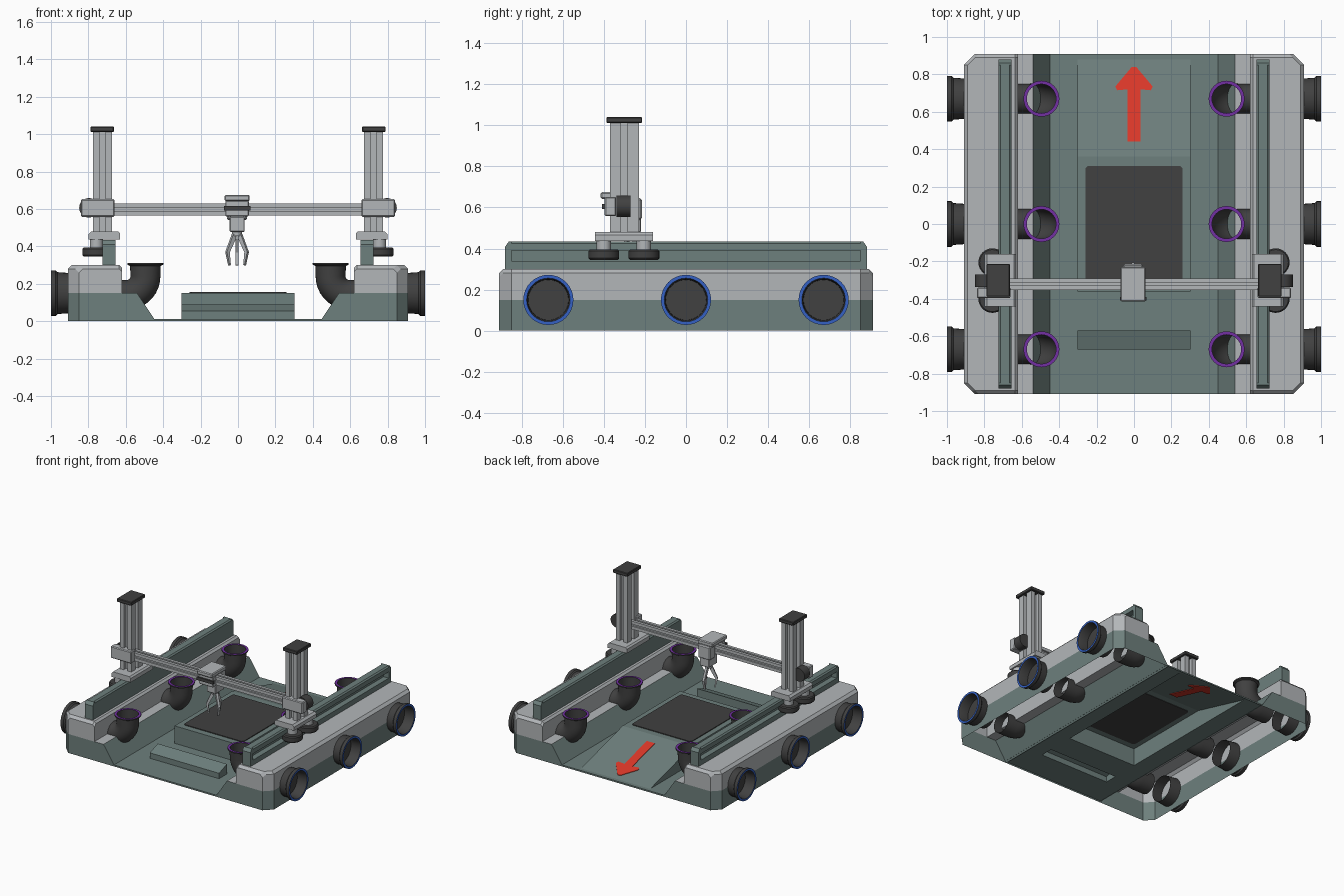
import bpy, bmesh, math
from mathutils import Vector, Matrix

if "Cube" in bpy.data.objects:
    bpy.data.objects.remove(bpy.data.objects["Cube"])


def material(name, rgb):
    m = bpy.data.materials.new(name)
    m.diffuse_color = (*rgb, 1)
    m.use_nodes = True
    m.node_tree.nodes["Principled BSDF"].inputs["Base Color"].default_value = m.diffuse_color
    return m


GREEN = material("grey_green", (0.155, 0.215, 0.205))
GREY = material("light_grey", (0.45, 0.47, 0.485))
DARK = material("dark_grey", (0.052, 0.052, 0.052))
RED = material("red", (0.72, 0.04, 0.022))
BLUE = material("blue", (0.035, 0.12, 0.55))
PURPLE = material("purple", (0.17, 0.03, 0.36))


def build(name, verts, faces, mats, rule=None, mirror=False, smooth=False, bevel=0):
    """Mesh object in world coordinates; rule(face centre) picks the material."""
    me = bpy.data.meshes.new(name)
    me.from_pydata([tuple(v) for v in verts], [], faces)
    bm = bmesh.new()
    bm.from_mesh(me)
    bmesh.ops.recalc_face_normals(bm, faces=bm.faces)
    for f in bm.faces:
        if rule:
            f.material_index = rule(f.calc_center_median())
    bm.to_mesh(me)
    bm.free()
    for m in mats:
        me.materials.append(m)
    ob = bpy.data.objects.new(name, me)
    bpy.context.collection.objects.link(ob)
    if smooth:
        bpy.ops.object.select_all(action='DESELECT')
        ob.select_set(True)
        bpy.context.view_layer.objects.active = ob
        bpy.ops.object.shade_smooth_by_angle(angle=math.radians(35))
    if bevel:
        b = ob.modifiers.new("bevel", 'BEVEL')
        b.width, b.segments = bevel, 1
    if mirror:
        ob.modifiers.new("mirror", 'MIRROR')
    return ob


def prism(name, pts, a, b, place, mat, **kw):
    """Extrude a 2D outline from a to b; place(u, v, w) gives the 3D point."""
    n = len(pts)
    verts = [place(u, v, w) for w in (a, b) for u, v in pts]
    faces = [tuple(range(n)), tuple(range(n, 2 * n))]
    faces += [(i, (i + 1) % n, n + (i + 1) % n, n + i) for i in range(n)]
    return build(name, verts, faces, [mat], **kw)


def box(name, x, y, z, mat, **kw):
    pts = [(x[0], y[0]), (x[1], y[0]), (x[1], y[1]), (x[0], y[1])]
    return prism(name, pts, z[0], z[1], lambda u, v, w: (u, v, w), mat, **kw)


def lathe(name, rings, mats, rule=None, caps=(), **kw):
    """Join rings of (centre, axis-u, axis-v, radius) into a tube."""
    n, verts, faces = 32, [], []
    for c, u, v, r in rings:
        for k in range(n):
            t = 2 * math.pi * k / n
            verts.append(Vector(c) + r * (math.cos(t) * Vector(u) + math.sin(t) * Vector(v)))
    for i in range(len(rings) - 1):
        for k in range(n):
            j = (k + 1) % n
            faces.append((i * n + k, i * n + j, (i + 1) * n + j, (i + 1) * n + k))
    for i in caps:
        faces.append(tuple(range(i * n, i * n + n)))
    return build(name, verts, faces, mats, rule, smooth=True, **kw)


def slotted(a, b, w, d):
    """Rectangle outline with a slot in each side."""
    half = [(a, -b), (a, -w), (a - d, -w), (a - d, w), (a, w),
            (a, b), (w, b), (w, b - d), (-w, b - d), (-w, b)]
    return half + [(-p, -q) for p, q in half]


X, Y, Z = (1, 0, 0), (0, 1, 0), (0, 0, 1)
along_y = lambda u, v, w: (u, w, v)

# Side pods: open-bottomed shells with chamfered ends, green below and grey above
verts, faces = [], []
sections = [(-0.91, 0.06, 0.28), (-0.89, 0.04, 0.3), (-0.85, 0, 0.3),
            (0.85, 0, 0.3), (0.89, 0.04, 0.3), (0.91, 0.06, 0.28)]
for y, d, zt in sections:
    for x, z in [(0.44, 0), (0.54, 0.15), (0.62, 0.15), (0.62, zt - 0.015), (0.635, zt),
                 (0.89 - d, zt), (0.91 - d, zt - 0.02), (0.91 - d, 0.15), (0.91 - d, 0)]:
        verts.append((x, y, z))
for s in range(5):
    faces += [(s * 9 + i, s * 9 + i + 1, s * 9 + i + 10, s * 9 + i + 9) for i in range(8)]
for e in (0, 45):
    faces += [tuple(e + i for i in (0, 1, 2, 7, 8)), tuple(e + i for i in range(2, 8))]
build("side_pod", verts, faces, [GREEN, GREY], lambda c: int(c.z > 0.14), mirror=True)

# Floor sheet with step, raised platform and rear ramp, open underneath
prof = [(-0.91, 0), (-0.91, 0.012), (-0.67, 0.012), (-0.67, 0.055), (-0.57, 0.09),
        (-0.57, 0.012), (-0.36, 0.012), (-0.36, 0.15), (0.36, 0.15), (0.88, 0.012),
        (0.91, 0.012), (0.91, 0)]
n = len(prof)
verts = [(x, y, z) for x in (-0.303, 0.303) for y, z in prof]
faces = [(i, i + 1, n + i + 1, n + i) for i in range(n - 1)]
for e in (0, n):
    faces += [tuple(e + i for i in (2, 3, 4, 5)), tuple(e + i for i in (6, 7, 8, 9))]
build("platform_and_ramp", verts, faces, [GREEN])
edge = [(-0.91, 0), (-0.91, 0.012), (0.91, 0.012), (0.91, 0)]
build("floor_side", [(x, y, z) for x in (0.303, 0.449) for y, z in edge],
      [(0, 1, 5, 4), (1, 2, 6, 5), (2, 3, 7, 6)], [GREEN], mirror=True)

# Dark work plate with clipped corners
c = 0.012
q = [(0.26, 0.31 - c), (0.26 - c, 0.31), (-0.26 + c, 0.31), (-0.26, 0.31 - c)]
prism("work_plate", q + [(-u, -v) for u, v in q], 0.147, 0.156,
      lambda u, v, w: (u, v, w), DARK)

# Red arrow lying on the ramp
ramp_z = lambda y: 0.15 - (y - 0.36) * 0.138 / 0.52
arrow = [(-0.035, 0.44), (0.035, 0.44), (0.035, 0.72), (0.09, 0.715), (0.1, 0.735),
         (0.012, 0.84), (-0.012, 0.84), (-0.1, 0.735), (-0.09, 0.715), (-0.035, 0.72)]
prism("direction_arrow", arrow, -0.004, 0.004,
      lambda u, v, w: (u, v, ramp_z(v) + w), RED)

# Pipes: outer ports with a blue rim, inner elbows with a purple rim
for y, tag in ((-0.67, "front"), (0, "middle"), (0.67, "rear")):
    port = [(0.82, 0.1), (0.91, 0.108), (0.965, 0.112), (0.975, 0.122), (1.0, 0.122),
            (1.0, 0.106), (0.985, 0.1), (0.92, 0.098)]
    lathe(tag + "_port", [((x, y, 0.15), Y, Z, r) for x, r in port], [DARK, BLUE],
          lambda c: int(c.x > 0.999), caps=[7], mirror=True)
    rings = [((0.495, y, z), X, Y, r) for z, r in
             ((0.312, 0.078), (0.312, 0.096), (0.302, 0.096), (0.295, 0.082))]
    for k in range(10):
        t = math.radians(10 * k)
        rings.append(((0.595 - 0.1 * math.cos(t), y, 0.24 - 0.1 * math.sin(t)),
                      (math.cos(t), 0, math.sin(t)), Y, 0.08))
    rings.append(((0.69, y, 0.14), Z, Y, 0.08))
    lathe(tag + "_elbow", rings, [DARK, PURPLE], lambda c: int(c.z > 0.3115), mirror=True)
    lathe(tag + "_elbow_lining", [((0.495, y, z), X, Y, 0.078) for z in (0.312, 0.25)],
          [DARK], mirror=True)

# Rails with a wheel groove on the outside, closed by end blocks
rail = [(0.655, 0.3), (0.725, 0.3), (0.725, 0.34), (0.68, 0.34), (0.68, 0.39),
        (0.725, 0.39), (0.725, 0.425), (0.715, 0.435), (0.665, 0.435), (0.655, 0.425)]
prism("rail", rail, -0.85, 0.85, along_y, GREEN, mirror=True)
for s, tag in ((-1, "front"), (1, "rear")):
    tip = [(0.85 * s, 0.3), (0.88 * s, 0.3), (0.88 * s, 0.41), (0.862 * s, 0.435),
           (0.85 * s, 0.435)]
    prism(tag + "_rail_end", tip, 0.655, 0.725, lambda u, v, w: (w, u, v), GREEN, mirror=True)

# Gantry carriages with horizontal wheels
plate = [(0.63, 0.437), (0.63, 0.468), (0.642, 0.48), (0.785, 0.48), (0.8, 0.465), (0.8, 0.437)]
prism("carriage_plate", plate, -0.442, -0.16, along_y, GREY, mirror=True)
for y, tag in ((-0.4, "front"), (-0.205, "rear")):
    wheel = [(0.345, 0.068), (0.353, 0.075), (0.387, 0.075), (0.395, 0.068)]
    lathe(tag + "_wheel", [((0.757, y, z), X, Y, r) for z, r in wheel], [DARK],
          caps=[0, 3], mirror=True)
    lathe(tag + "_axle", [((0.757, y, z), X, Y, 0.035) for z in (0.39, 0.44)], [GREY],
          caps=[0, 1], mirror=True)

# Slotted posts with dark caps
prism("post", slotted(0.05, 0.07, 0.016, 0.028), 0.475, 1.015,
      lambda u, v, w: (0.725 + u, -0.3 + v, w), GREY, mirror=True)
box("post_cap", (0.663, 0.789), (-0.388, -0.213), (1.012, 1.04), DARK, mirror=True, bevel=0.004)

# Cross beam, brackets clamped on the posts, and motors
prism("cross_beam", slotted(0.031, 0.032, 0.008, 0.014), -0.7, 0.7,
      lambda u, v, w: (w, -0.322 + u, 0.598 + v), GREY)
box("beam_bracket", (0.66, 0.84), (-0.396, -0.34), (0.558, 0.652), GREY, mirror=True, bevel=0.006)
lathe("motor", [((0.797, y, 0.606), X, Z, 0.052) for y in (-0.338, -0.27)], [DARK],
      caps=[0, 1], mirror=True)

# Gripper trolley on the beam
cx, cy = -0.005, -0.275
box("trolley_top", (-0.072, 0.062), (-0.415, -0.23), (0.642, 0.675), GREY, bevel=0.006)
box("trolley_front", (-0.068, 0.058), (-0.395, -0.356), (0.56, 0.645), GREY, bevel=0.005)
box("trolley_belt", (-0.076, 0.066), (-0.408, -0.39), (0.593, 0.617), DARK)
box("gripper_body", (-0.058, 0.048), (-0.29, -0.215), (0.54, 0.645), GREY, bevel=0.008)
box("gripper_neck", (-0.046, 0.036), (-0.33, -0.22), (0.478, 0.56), GREY, bevel=0.005)
lathe("gripper_hub", [((cx, cy, z), X, Y, 0.026) for z in (0.455, 0.485)], [GREY], caps=[0, 1])

# Three bent fingers
finger = [(0.008, 0.47), (0.028, 0.465), (0.068, 0.37), (0.05, 0.298), (0.043, 0.3),
          (0.05, 0.368), (0.012, 0.44)]
for k, ang in enumerate((90, 210, 330)):
    rot = Matrix.Rotation(math.radians(ang), 3, 'Z')
    prism("finger_%d" % (k + 1), finger, -0.009, 0.009,
          lambda u, v, w: rot @ Vector((u, w, v)) + Vector((cx, cy, 0)), GREY)
